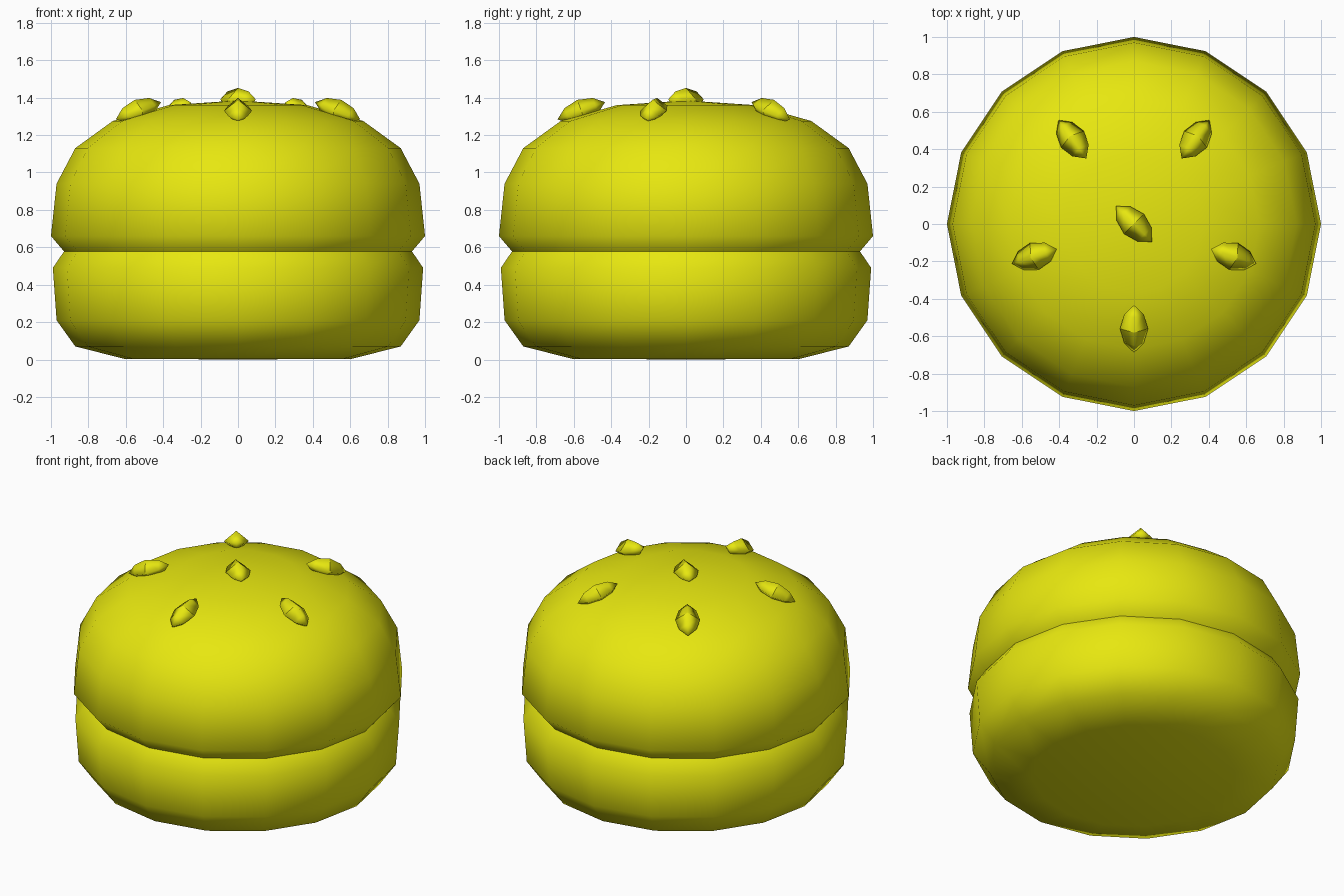
import bpy, bmesh
from math import radians
from mathutils import Matrix, Vector

cube = bpy.data.objects.get("Cube")
if cube:
    bpy.data.objects.remove(cube, do_unlink=True)

# Single bun colour
bun_yellow = bpy.data.materials.new("bun_yellow")
bun_yellow.use_nodes = True
colour = (0.8, 0.8, 0.005, 1)
bun_yellow.diffuse_color = colour
bun_yellow.node_tree.nodes["Principled BSDF"].inputs["Base Color"].default_value = colour


def lathe(name, profile, sides, smooth_angle):
    """Spin a (radius, height) profile around z into a smooth-shaded object."""
    bm = bmesh.new()
    verts = [bm.verts.new((r, 0, z)) for r, z in profile]
    edges = [bm.edges.new(pair) for pair in zip(verts, verts[1:])]
    bmesh.ops.spin(bm, geom=verts + edges, cent=(0, 0, 0), axis=(0, 0, 1),
                   angle=radians(360), steps=sides)
    bmesh.ops.remove_doubles(bm, verts=bm.verts, dist=0.0005)
    bmesh.ops.recalc_face_normals(bm, faces=bm.faces)
    # Make sure the open shells face outward
    if sum(f.normal.dot(Vector((f.calc_center_median().x, f.calc_center_median().y, 0)))
           for f in bm.faces) < 0:
        bmesh.ops.reverse_faces(bm, faces=bm.faces)
    mesh = bpy.data.meshes.new(name)
    bm.to_mesh(mesh)
    bm.free()
    mesh.materials.append(bun_yellow)
    obj = bpy.data.objects.new(name, mesh)
    bpy.context.collection.objects.link(obj)
    bpy.ops.object.select_all(action='DESELECT')
    obj.select_set(True)
    bpy.context.view_layer.objects.active = obj
    bpy.ops.object.shade_smooth_by_angle(angle=radians(smooth_angle))
    return obj


# Bun halves, meeting at a pinched seam
lathe("bottom_bun", [(0, 0), (0.61, 0.004), (0.87, 0.07), (0.97, 0.21),
                     (0.99, 0.49), (0.93, 0.578)], 16, 180)
lathe("top_bun", [(0.93, 0.578), (1, 0.66), (0.97, 0.94), (0.87, 1.13),
                  (0.67, 1.275), (0.37, 1.36), (0, 1.385)], 16, 180)


# Seeds: four-sided spindles laid along local x
def seed(name, radius, height, angle, tilt):
    obj = lathe(name, [(0, -0.135), (0.7, -0.08), (1, 0), (0.7, 0.08), (0, 0.135)], 4, 30)
    lay_down = Matrix.Rotation(radians(90), 4, 'Y')
    shape = Matrix.Diagonal((1, 0.075, 0.062, 1))
    obj.data.transform(shape @ lay_down)
    obj.matrix_world = (Matrix.Rotation(radians(angle), 4, 'Z')
                        @ Matrix.Translation((radius, 0, height))
                        @ Matrix.Rotation(radians(tilt), 4, 'Y'))


seed("centre_seed", 0, 1.39, -45, 0)
for i in range(5):
    seed(f"ring_seed_{i + 1}", 0.56, 1.33, -90 + 72 * i, 20)
